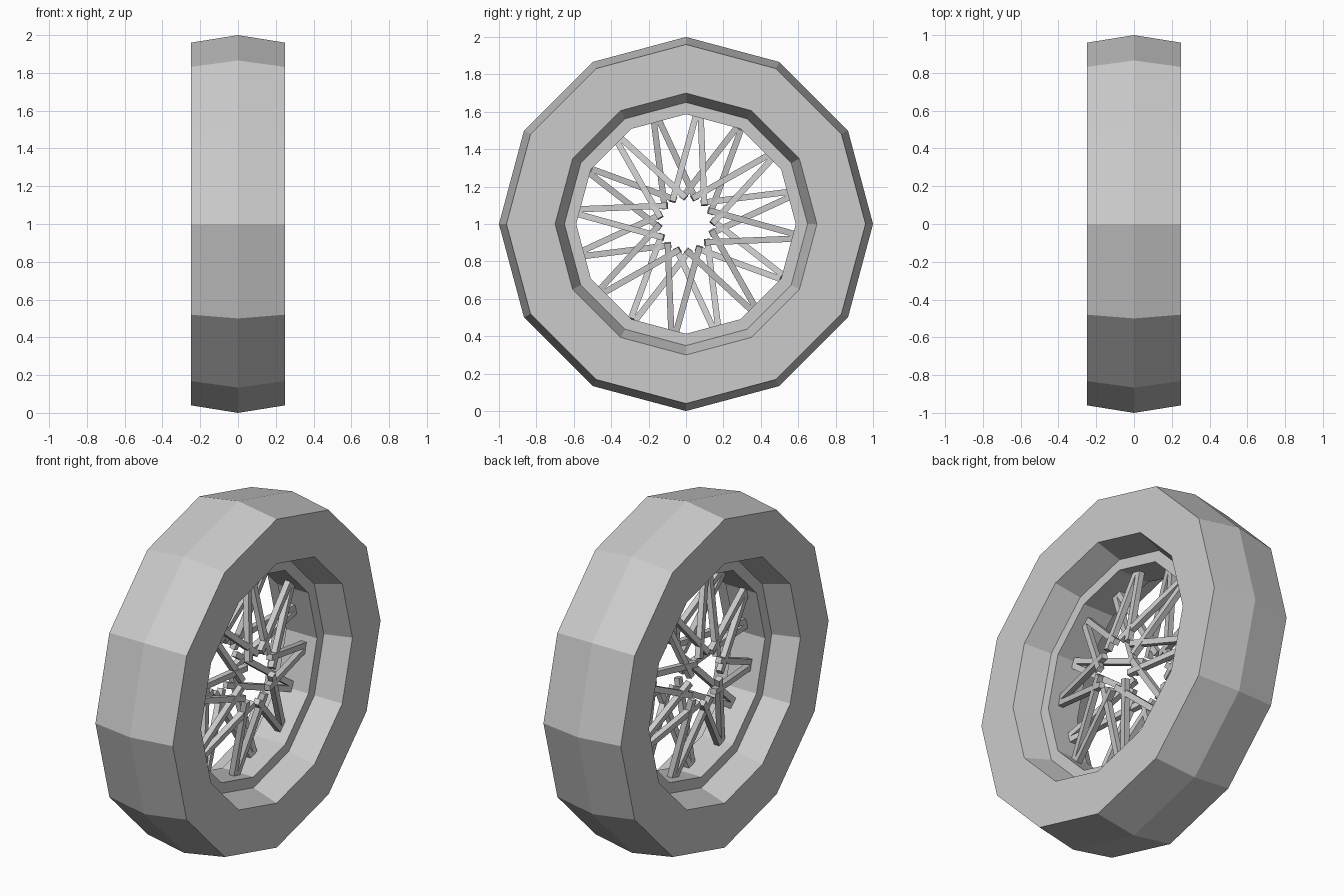
import bpy, bmesh, math
from mathutils import Vector

if "Cube" in bpy.data.objects:
    bpy.data.objects.remove(bpy.data.objects["Cube"])

CENTRE_Z = 1.0
SIDES = 12


def polar(x, r, a):
    """Point at radius r and angle a around the wheel axle (x axis)."""
    return Vector((x, r * math.cos(a), CENTRE_Z + r * math.sin(a)))


def finish(name, bm):
    bmesh.ops.recalc_face_normals(bm, faces=bm.faces)
    mesh = bpy.data.meshes.new(name)
    bm.to_mesh(mesh)
    bm.free()
    obj = bpy.data.objects.new(name, mesh)
    bpy.context.collection.objects.link(obj)
    return obj


def ring(name, profile):
    """Sweep an (x, radius) profile around the axle with flat sides."""
    bm = bmesh.new()
    loops = [[bm.verts.new(polar(x, r, math.tau * i / SIDES)) for x, r in profile]
             for i in range(SIDES)]
    for i in range(SIDES):
        a, b = loops[i], loops[(i + 1) % SIDES]
        for j in range(len(profile) - 1):
            bm.faces.new((a[j], a[j + 1], b[j + 1], b[j]))
    # Orient faces away from the solid: the outermost face must point outward
    obj = finish(name, bm)
    return obj


def add_bar(bm, start, end, width):
    """Square bar between two points."""
    axis = (end - start).normalized()
    side = axis.cross(Vector((1, 0, 0))).normalized() * width / 2
    up = axis.cross(side).normalized() * width / 2
    corners = [side + up, up - side, -side - up, side - up]
    a = [bm.verts.new(start + c) for c in corners]
    b = [bm.verts.new(end + c) for c in corners]
    bm.faces.new(a)
    bm.faces.new(b[::-1])
    for i in range(4):
        j = (i + 1) % 4
        bm.faces.new((a[i], b[i], b[j], a[j]))


# Tyre: crowned tread, flat sidewalls, sloped inner lip
ring("tyre", [(-0.10, 0.65), (-0.25, 0.70), (-0.25, 0.96), (0, 1.0),
              (0.25, 0.96), (0.25, 0.70), (0.10, 0.65)])

# Rim: recessed flat faces and inner band (shares its seam with the tyre)
rim = ring("rim", [(-0.10, 0.65), (-0.10, 0.587), (0.10, 0.587), (0.10, 0.65)])
# The rim's band must face the axle
band = min(rim.data.polygons, key=lambda p: abs(p.center.x))
if band.normal.dot(band.center - Vector((0, 0, CENTRE_Z))) > 0:
    rim.data.flip_normals()

# Spokes: eight crossed pairs per side, the two sides offset by half a step
for name, s, offset in (("spokes_right", 1, 38.5), ("spokes_left", -1, 16.0)):
    bm = bmesh.new()
    for k in range(8):
        for cross in (-1, 1):
            a = math.radians(offset + 45 * k)
            hub = a + math.radians(38) * cross
            tip = a - math.radians(1.2) * -cross
            add_bar(bm, polar(0.12 * s, 0.14, hub), polar(0.02 * s, 0.585, tip), 0.033)
    finish(name, bm)
